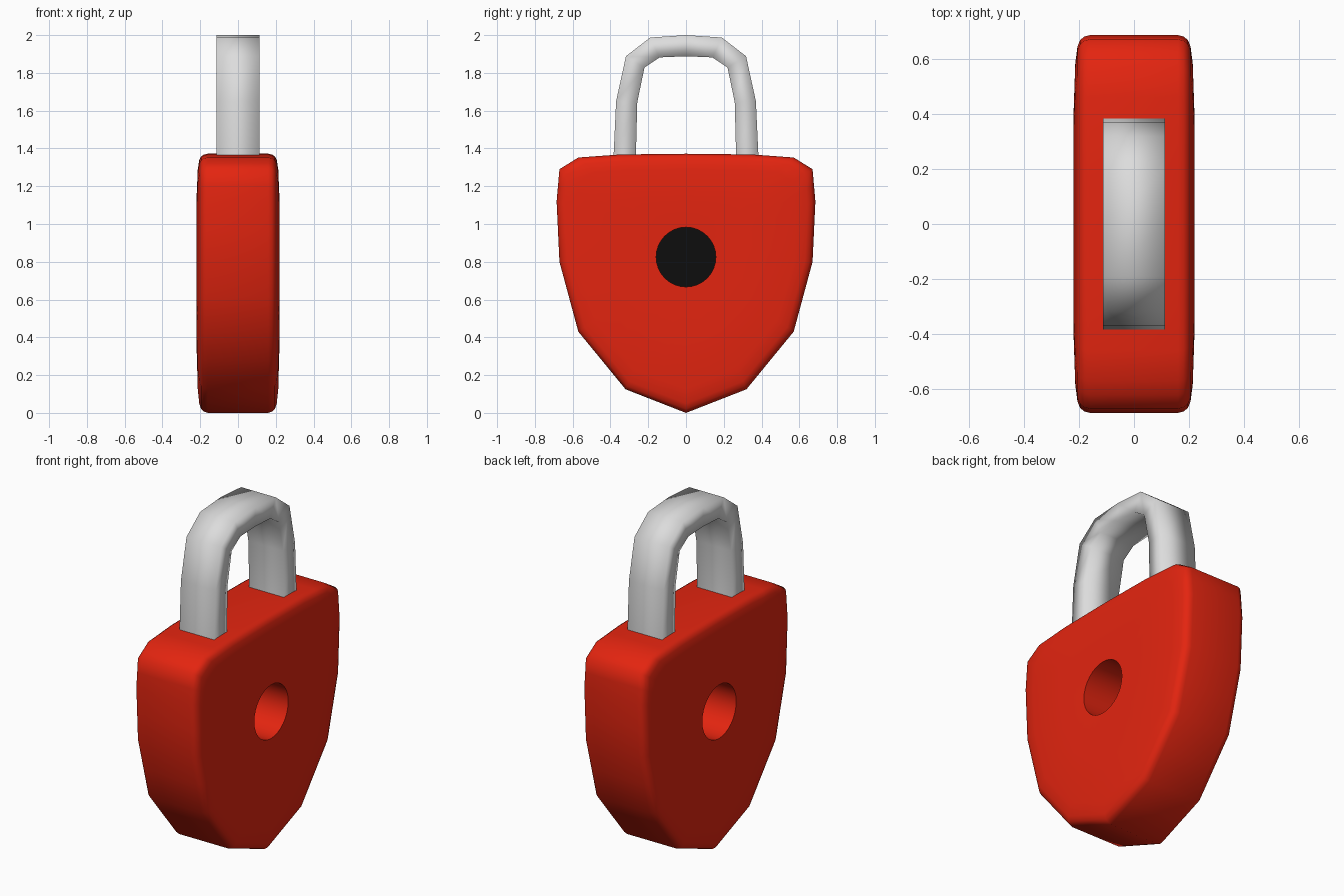
import bpy, bmesh, math

if "Cube" in bpy.data.objects:
    bpy.data.objects.remove(bpy.data.objects["Cube"])


def material(name, rgb):
    m = bpy.data.materials.new(name)
    m.diffuse_color = (*rgb, 1)
    m.use_nodes = True
    m.node_tree.nodes["Principled BSDF"].inputs["Base Color"].default_value = m.diffuse_color
    return m


RED = material("red", (0.77, 0.018, 0.005))
GREY = material("light grey", (0.72, 0.72, 0.72))
BLACK = material("black", (0.004, 0.004, 0.004))


def finish(bm, name, mat):
    bmesh.ops.recalc_face_normals(bm, faces=bm.faces)
    mesh = bpy.data.meshes.new(name)
    bm.to_mesh(mesh)
    bm.free()
    mesh.materials.append(mat)
    ob = bpy.data.objects.new(name, mesh)
    bpy.context.collection.objects.link(ob)
    return ob


def mirrored(half):
    """Close a half outline (axis point to axis point) into a full loop."""
    return half + [(-y, z) for y, z in reversed(half[1:-1])]


def ring(bm, pts, x):
    return [bm.verts.new((x, y, z)) for y, z in pts]


def bridge(bm, a, b):
    n = len(a)
    for i in range(n):
        j = (i + 1) % n
        bm.faces.new((a[i], a[j], b[j], b[i])).smooth = True


# Body: shield outline with a soft rim, slightly domed faces and a through hole
coarse = mirrored([(0, 1.372), (0.35, 1.368), (0.57, 1.352), (0.67, 1.29),
                   (0.685, 1.12), (0.67, 0.80), (0.57, 0.43), (0.32, 0.125), (0, 0)])
outline = []
for i, (y, z) in enumerate(coarse):
    y2, z2 = coarse[(i + 1) % len(coarse)]
    outline += [(y, z), ((y + y2) / 2, (z + z2) / 2)]
CZ, R, N = 0.825, 0.158, len(outline)
hole = [(R * math.sin(2 * math.pi * i / N), CZ + R * math.cos(2 * math.pi * i / N))
        for i in range(N)]
rim = [(0.16, 1.0), (0.18, 0.992), (0.195, 0.975), (0.205, 0.94), (0.213, 0.85), (0.22, 0.55)]

bm = bmesh.new()


def body_side(s):
    rings = [ring(bm, [(y * k, CZ + (z - CZ) * k) for y, z in outline], s * x) for x, k in rim]
    rings.append(ring(bm, hole, s * 0.217))
    for a, b in zip(rings, rings[1:]):
        bridge(bm, a, b)
    return rings[0], rings[-1]


right_edge, right_hole = body_side(1)
left_edge, left_hole = body_side(-1)
bridge(bm, right_edge, left_edge)
bridge(bm, right_hole, left_hole)
# crisp hole rims and crisp lower corners
for loop in (right_hole, left_hole):
    for i in range(N):
        bm.edges.get((loop[i], loop[(i + 1) % N])).smooth = False
for a, b in zip(right_edge, left_edge):
    if a.co.z < 0.45:
        bm.edges.get((a, b)).smooth = False
finish(bm, "lock_body", RED)

# Keyhole back: thin black disc in the middle of the hole
bm = bmesh.new()
a, b = ring(bm, hole, 0.002), ring(bm, hole, -0.002)
bridge(bm, a, b)
for r in (a, b):
    bm.faces.new(r).smooth = False
for f in bm.faces:
    f.smooth = False
finish(bm, "keyhole_back", BLACK)

# Shackle: flat bar bent into an arch, sunk into the body
outer = [(0.385, 1.30), (0.383, 1.37), (0.370, 1.65), (0.318, 1.888), (0.19, 1.987), (0, 2.0)]
inner = [(0.265, 1.30), (0.265, 1.37), (0.258, 1.645), (0.220, 1.828), (0.14, 1.882), (0, 1.888)]
outer += [(-y, z) for y, z in reversed(outer[:-1])]
inner += [(-y, z) for y, z in reversed(inner[:-1])]
bm = bmesh.new()
W = 0.113
sections = [[bm.verts.new(c) for c in ((W, *o), (-W, *o), (-W, *i), (W, *i))]
            for o, i in zip(outer, inner)]
for a, b in zip(sections, sections[1:]):
    bridge(bm, a, b)
bm.faces.new(sections[0])
bm.faces.new(sections[-1])
finish(bm, "shackle", GREY)
